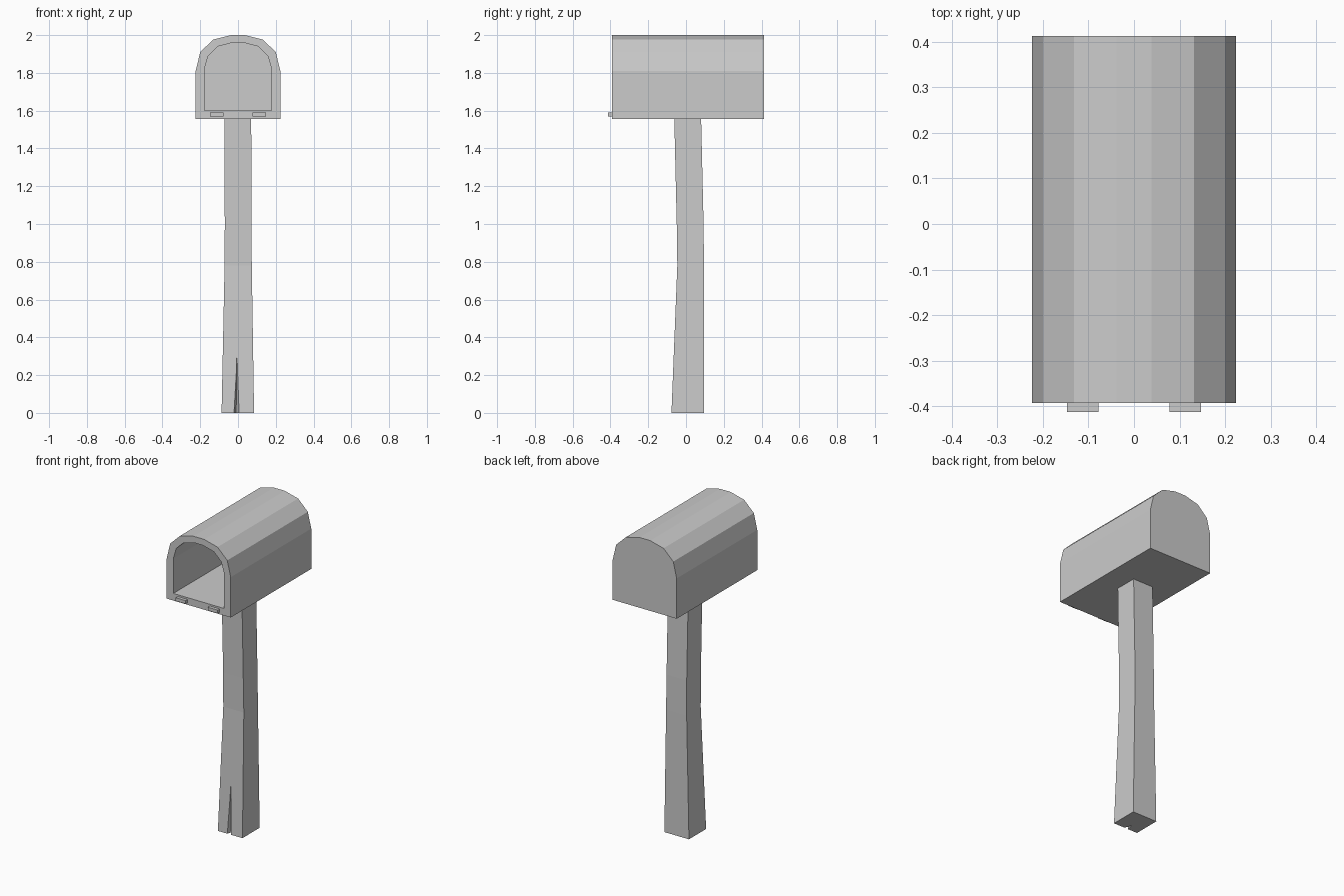
import bpy, bmesh

cube = bpy.data.objects.get("Cube")
if cube:
    bpy.data.objects.remove(cube, do_unlink=True)

grey = bpy.data.materials.new("plain_grey")
grey.use_nodes = True
colour = (0.6, 0.6, 0.6, 1)
grey.diffuse_color = colour
grey.node_tree.nodes["Principled BSDF"].inputs["Base Color"].default_value = colour


def loft(name, rings):
    """Skin a closed solid over matching rings of points."""
    bm = bmesh.new()
    loops = [[bm.verts.new(p) for p in ring] for ring in rings]
    for a, b in zip(loops, loops[1:]):
        for i in range(len(a)):
            j = (i + 1) % len(a)
            bm.faces.new((a[i], a[j], b[j], b[i]))
    bm.faces.new(loops[0])
    bm.faces.new(loops[-1])
    bmesh.ops.recalc_face_normals(bm, faces=bm.faces)
    mesh = bpy.data.meshes.new(name)
    bm.to_mesh(mesh)
    bm.free()
    mesh.materials.append(grey)
    obj = bpy.data.objects.new(name, mesh)
    bpy.context.collection.objects.link(obj)
    return obj


def arch(half, y):
    """Mirror a half profile of (x, z) points into a ring at depth y."""
    full = half + [(-x, z) for x, z in reversed(half)]
    return [(x, y, z) for x, z in full]


def rect(x0, x1, y0, y1, z):
    return [(x0, y0, z), (x1, y0, z), (x1, y1, z), (x0, y1, z)]


# Hollow arched box, open at the front
outer = [(0.224, 1.555), (0.224, 1.81), (0.2, 1.91), (0.132, 1.976), (0.038, 2.0)]
inner = [(0.178, 1.6), (0.178, 1.82), (0.158, 1.89), (0.106, 1.94), (0.03, 1.96)]
front, back, wall = -0.393, 0.413, 0.045
loft("box_shell", [arch(outer, back), arch(outer, front),
                   arch(inner, front), arch(inner, back - wall)])

# Small door hinges under the opening
for side, name in ((1, "left_hinge"), (-1, "right_hinge")):
    x0, x1 = sorted((side * 0.078, side * 0.147))
    loft(name, [rect(x0, x1, -0.413, -0.39, z) for z in (1.568, 1.589)])

# Slightly bent post
post = loft("post", [
    rect(-0.087, 0.085, -0.077, 0.095, 0),
    rect(-0.071, 0.073, -0.046, 0.095, 0.78),
    rect(-0.07, 0.071, -0.049, 0.093, 1.0),
    rect(-0.072, 0.07, -0.062, 0.08, 1.557)])

# Tapering split at the foot of the post
split = loft("split_cutter", [
    [(-0.024, -0.085, -0.02), (0.009, -0.085, -0.02), (-0.01, -0.03, -0.02)],
    [(-0.007, -0.08, 0.32), (-0.005, -0.08, 0.32), (-0.006, -0.064, 0.32)]])
split.hide_render = True
split.hide_viewport = True
cut = post.modifiers.new("split", "BOOLEAN")
cut.operation = "DIFFERENCE"
cut.solver = "EXACT"
cut.object = split
